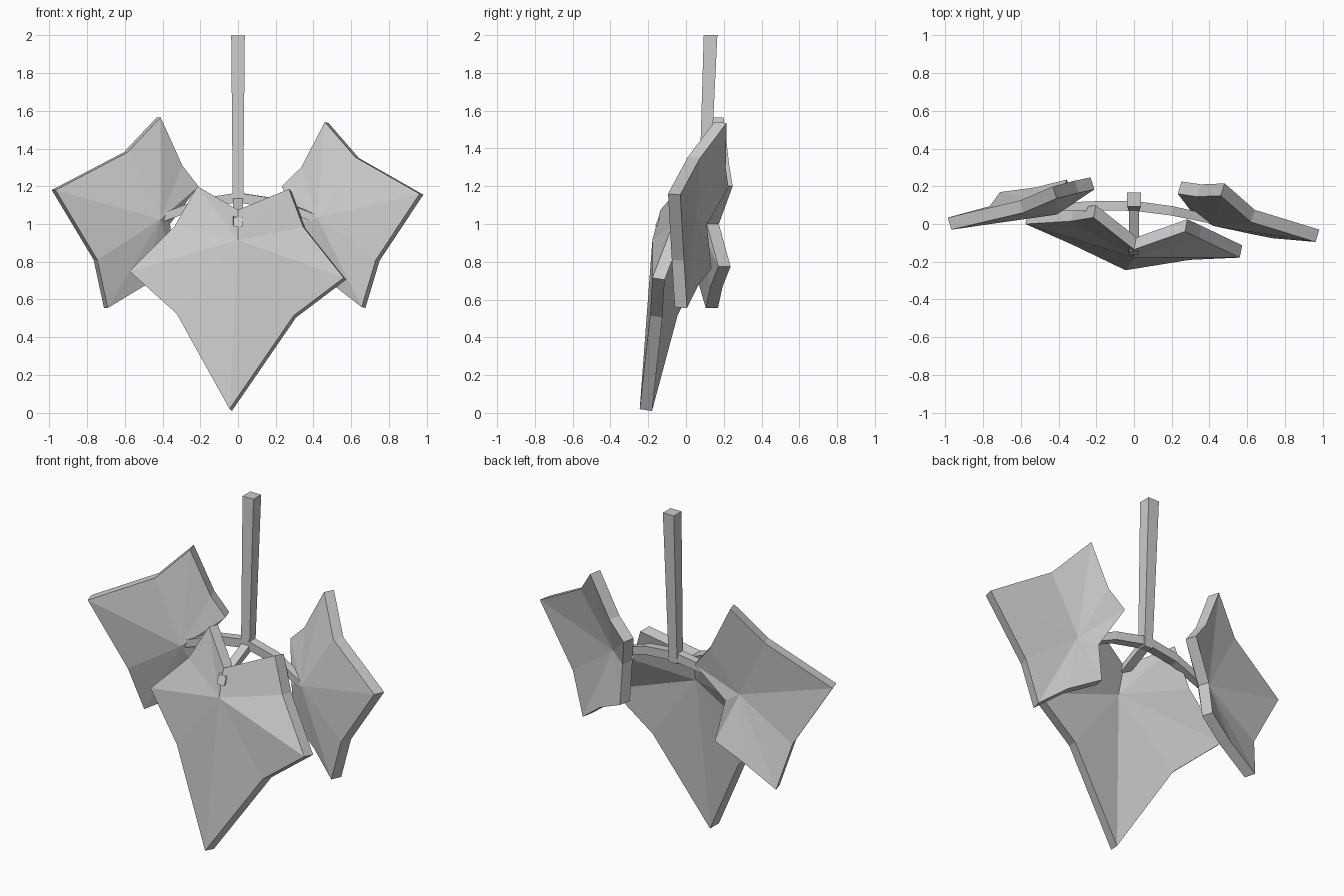
import bpy, bmesh
from mathutils import Vector

if "Cube" in bpy.data.objects:
    bpy.data.objects.remove(bpy.data.objects["Cube"])

grey = bpy.data.materials.new("plain grey")
grey.diffuse_color = (0.6, 0.6, 0.6, 1)
grey.use_nodes = True
grey.node_tree.nodes["Principled BSDF"].inputs["Base Color"].default_value = grey.diffuse_color


def add_object(name, bm):
    bmesh.ops.recalc_face_normals(bm, faces=bm.faces)
    mesh = bpy.data.meshes.new(name)
    bm.to_mesh(mesh)
    bm.free()
    mesh.materials.append(grey)
    obj = bpy.data.objects.new(name, mesh)
    bpy.context.collection.objects.link(obj)


def leaf(name, centre, rim, thickness):
    """Five-lobed leaf: a fan of facets round the centre, front and back."""
    bm = bmesh.new()
    n = len(rim)
    t = Vector(thickness)
    front = [bm.verts.new(p) for p in rim]
    back = [bm.verts.new(Vector(p) + t) for p in rim]
    cf = bm.verts.new(centre)
    cb = bm.verts.new(Vector(centre) + t)
    for i in range(n):
        j = (i + 1) % n
        bm.faces.new((cf, front[i], front[j]))
        bm.faces.new((cb, back[j], back[i]))
        bm.faces.new((front[i], back[i], back[j], front[j]))
    add_object(name, bm)


def bar(name, path, sizes, side, up):
    """Square bar swept along a path, section spanned by side and up."""
    bm = bmesh.new()
    side, up = Vector(side).normalized(), Vector(up).normalized()
    rings = []
    for p, s in zip(path, sizes):
        rings.append([bm.verts.new(Vector(p) + side * a * s / 2 + up * b * s / 2)
                      for a, b in ((-1, -1), (1, -1), (1, 1), (-1, 1))])
    for r, q in zip(rings, rings[1:]):
        for i in range(4):
            j = (i + 1) % 4
            bm.faces.new((r[i], r[j], q[j], q[i]))
    bm.faces.new(rings[0])
    bm.faces.new(rings[-1])
    add_object(name, bm)


# Leaves: rim runs from the tip through lobes and notches
leaf("front_leaf", (0, -.178, .915),
     [(-.045, -.245, .02), (.295, -.19, .515), (.56, -.178, .715),
      (.345, -.075, .985), (.27, -.04, 1.185), (0, -.135, 1.075),
      (-.215, .035, 1.20), (-.335, .015, .99), (-.575, 0, .75),
      (-.325, -.11, .525)], (.013, .065, -.01))

leaf("left_leaf", (-.41, .05, 1.025),
     [(-.967, -.03, 1.18), (-.745, .03, .81), (-.69, .105, .555),
      (-.5, .13, .67), (-.335, .172, .775), (-.36, .11, 1.0),
      (-.21, .183, 1.2), (-.295, .165, 1.31), (-.41, .135, 1.565),
      (-.585, .06, 1.38)], (-.02, .064, 0))

leaf("right_leaf", (.42, -.01, 1.035),
     [(.962, -.095, 1.16), (.73, -.075, .81), (.655, -.06, .56),
      (.5, .0, .68), (.32, .07, .77), (.32, .045, 1.0),
      (.232, .16, 1.2), (.335, .145, 1.30), (.46, .15, 1.54),
      (.62, .01, 1.355)], (.02, .065, -.005))

# Leaning main stem
bar("main_stem", [(0, .13, 2), (0, .095, 1.1)], [.072, .055], (1, 0, 0), (0, 1, 0))

# Three twigs joining the stem to the leaves
bar("left_twig", [(0, .096, 1.14), (-.2, .096, 1.11), (-.41, .09, 1.03)],
    [.052, .05, .045], (0, 1, 0), (0, 0, 1))
bar("right_twig", [(0, .096, 1.14), (.2, .07, 1.11), (.41, .025, 1.03)],
    [.052, .05, .045], (.2, 1, 0), (0, 0, 1))
bar("front_twig", [(0, .1, 1.13), (0, -.155, 1.01)],
    [.055, .05], (1, 0, 0), (0, .4, 1))
